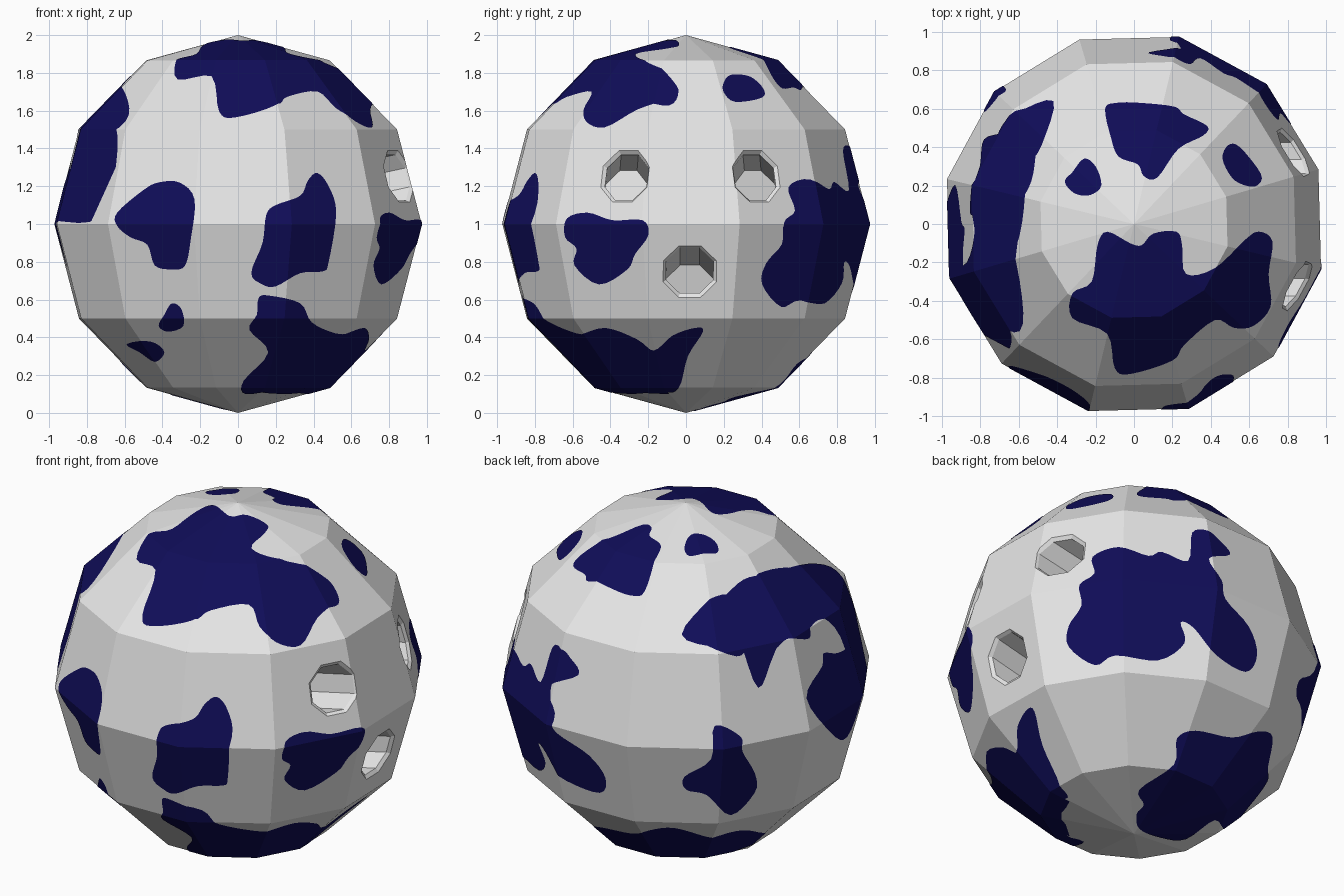
import bpy
import bmesh
from math import radians, cos, sin, pi
from mathutils import Vector, Matrix

default_cube = bpy.data.objects.get("Cube")
if default_cube:
    bpy.data.objects.remove(default_cube, do_unlink=True)

CENTRE = Vector((0, 0, 1))
TURN = 16.5          # rotation of the twelve-sided ball about z
SKIN = 1.003         # painted skins sit just above the ball


def make_material(name, colour):
    material = bpy.data.materials.new(name)
    material.use_nodes = True
    material.diffuse_color = (*colour, 1)
    shader = material.node_tree.nodes["Principled BSDF"]
    shader.inputs["Base Color"].default_value = (*colour, 1)
    shader.inputs["Roughness"].default_value = .6
    return material


pale_grey = make_material("pale_grey", (.8, .8, .8))
navy_blue = make_material("navy_blue", (.005, .004, .1))


def add_object(name, bm):
    mesh = bpy.data.meshes.new(name)
    bm.to_mesh(mesh)
    bm.free()
    obj = bpy.data.objects.new(name, mesh)
    bpy.context.collection.objects.link(obj)
    return obj


def faceted_ball(name, radius):
    bm = bmesh.new()
    bmesh.ops.create_uvsphere(bm, u_segments=12, v_segments=6, radius=radius)
    bmesh.ops.rotate(bm, verts=bm.verts, matrix=Matrix.Rotation(radians(TURN), 3, "Z"))
    bmesh.ops.translate(bm, verts=bm.verts, vec=CENTRE)
    return add_object(name, bm)


def loft(name, rings):
    """Closed solid through a series of matching point rings."""
    bm = bmesh.new()
    loops = [[bm.verts.new(p) for p in ring] for ring in rings]
    for low, high in zip(loops, loops[1:]):
        for i in range(len(low)):
            bm.faces.new((low[i - 1], low[i], high[i], high[i - 1]))
    bm.faces.new(loops[0])
    bm.faces.new(loops[-1])
    bmesh.ops.recalc_face_normals(bm, faces=bm.faces)
    obj = add_object(name, bm)
    obj.hide_render = True
    return obj


def apply_boolean(obj, cutter, operation):
    modifier = obj.modifiers.new("cut", "BOOLEAN")
    modifier.operation = operation
    modifier.solver = "EXACT"
    modifier.object = cutter
    bpy.context.view_layer.update()
    graph = bpy.context.evaluated_depsgraph_get()
    mesh = bpy.data.meshes.new_from_object(obj.evaluated_get(graph))
    obj.modifiers.clear()
    obj.data = mesh
    bpy.data.objects.remove(cutter, do_unlink=True)


def frame(azimuth, elevation):
    """Right, up and outward directions of a tangent plane."""
    a, e = radians(azimuth), radians(elevation)
    right = Vector((-sin(a), cos(a), 0))
    out = Vector((cos(e) * cos(a), cos(e) * sin(a), sin(e)))
    return right, out.cross(right), out


def smooth_outline(points, steps=4):
    """Closed Catmull-Rom curve through the points."""
    pts = [Vector(p) for p in points]
    count = len(pts)
    curve = []
    for i in range(count):
        a, b, c, d = (pts[(i + k) % count] for k in (-1, 0, 1, 2))
        for s in range(steps):
            t = s / steps
            curve.append(b + t / 2 * (c - a + t * (2 * a - 5 * b + 4 * c - d
                                                   + t * (3 * b - a - 3 * c + d))))
    return curve


def painted_patch(name, plane, outline):
    """Project an outline on the ball and keep only the outer skin inside it."""
    right, up, out = frame(*plane)
    flat = [CENTRE + p.x * right + p.y * up for p in smooth_outline(outline)]
    prism = loft("patch_cutter", [[p + out * depth for p in flat] for depth in (.01, 1.4)])
    patch = faceted_ball(name, SKIN)
    apply_boolean(patch, prism, "INTERSECT")
    bm = bmesh.new()
    bm.from_mesh(patch.data)
    bm.normal_update()
    inner = [f for f in bm.faces if f.normal.dot(out) < .01]
    bmesh.ops.delete(bm, geom=inner, context="FACES")
    bm.to_mesh(patch.data)
    bm.free()
    patch.data.materials.clear()
    patch.data.materials.append(navy_blue)


# Ball with three chamfered octagonal finger holes
ball = faceted_ball("ball", 1)
FACE_DISTANCE = cos(radians(15)) ** 2
INWARD = Vector((-1, 0, -.22)) * .4


def finger_hole(azimuth, elevation, y, z):
    right, up, out = frame(azimuth, elevation)
    x = (FACE_DISTANCE - out.y * y - out.z * z) / out.x
    middle = CENTRE + Vector((x, y, z))

    def octagon(radius, offset):
        angles = [(k + .5) * pi / 4 for k in range(8)]
        return [middle + offset + radius * (cos(a) * right + sin(a) * up) for a in angles]

    rings = [octagon(.19, out * .04), octagon(.15, out * 0),
             octagon(.135, out * -.015), octagon(.135, INWARD)]
    apply_boolean(ball, loft("hole_cutter", rings), "DIFFERENCE")


finger_hole(-28.5, 15, -.32, .25)
finger_hole(31.5, 15, .37, .25)
finger_hole(1.5, -15, .02, -.25)
ball.data.materials.clear()
ball.data.materials.append(pale_grey)

# Projection planes for the painted patches: azimuth and elevation
FRONT = (-90, 0)
SIDE = (0, 0)
TOP = (-90, 90)
BACK_HIGH = (127, 25)
BACK_LOW = (48, -30)

# Front patches
painted_patch("front_round_patch", FRONT, [
    (-.64, .06), (-.5, .18), (-.42, .22), (-.31, .22), (-.23, .13), (-.25, -.08),
    (-.28, -.22), (-.35, -.24), (-.44, -.22), (-.48, -.11), (-.57, -.07), (-.64, -.01)])
painted_patch("front_tall_patch", FRONT, [
    (.42, .27), (.48, .2), (.52, .06), (.48, -.2), (.45, -.25), (.33, -.26), (.2, -.33),
    (.13, -.32), (.07, -.26), (.13, -.1), (.15, .05), (.2, .1), (.33, .15), (.37, .23)])
painted_patch("front_upper_dot", FRONT, [
    (-.35, -.42), (-.3, -.45), (-.29, -.54), (-.37, -.57), (-.42, -.54), (-.39, -.48)])
painted_patch("front_lower_dot", FRONT, [
    (-.59, -.64), (-.52, -.62), (-.44, -.63), (-.39, -.68), (-.44, -.73), (-.52, -.68)])
painted_patch("front_low_patch", FRONT, [
    (.11, -.39), (.17, -.38), (.33, -.42), (.39, -.52), (.52, -.58), (.66, -.59),
    (.67, -.67), (.5, -.86), (.38, -.9), (.22, -.88), (.04, -.9), (.03, -.83),
    (.16, -.68), (.06, -.56), (.1, -.48)])

# Side patches
painted_patch("side_low_patch", SIDE, [
    (-.82, -.47), (-.72, -.54), (-.59, -.59), (-.43, -.55), (-.26, -.61), (-.17, -.67),
    (-.07, -.59), (.05, -.55), (.09, -.57), (.01, -.7), (-.04, -.87), (-.14, -.89),
    (-.47, -.86)])
painted_patch("side_middle_patch", SIDE, [
    (-.63, .03), (-.52, .06), (-.39, .02), (-.23, .02), (-.2, -.06), (-.27, -.16),
    (-.31, -.24), (-.46, -.32), (-.59, -.22), (-.58, -.13), (-.64, -.07)])

# Top patches
painted_patch("top_large_patch", TOP, [
    (-.14, -.04), (-.02, -.1), (.04, -.11), (.1, -.05), (.22, -.04), (.25, -.11),
    (.27, -.26), (.42, -.23), (.58, -.08), (.65, -.04), (.72, -.09), (.7, -.26),
    (.71, -.43), (.62, -.53), (.52, -.54), (.42, -.5), (.26, -.63), (.2, -.71),
    (-.02, -.78), (-.1, -.75), (-.14, -.57), (-.32, -.49), (-.32, -.36), (-.22, -.3),
    (-.19, -.11)])
painted_patch("top_heart_patch", TOP, [
    (-.15, .6), (-.09, .63), (.03, .63), (.21, .61), (.26, .57), (.38, .51), (.36, .46),
    (.23, .39), (.12, .24), (.05, .25), (.02, .31), (-.08, .35), (-.12, .45)])
painted_patch("top_dot", TOP, [
    (-.26, .34), (-.2, .3), (-.17, .2), (-.23, .15), (-.31, .16), (-.36, .22), (-.32, .27)])
painted_patch("top_small_patch", TOP, [
    (.49, .41), (.55, .4), (.66, .26), (.64, .2), (.58, .2), (.51, .24), (.46, .34)])
painted_patch("top_long_patch", TOP, [
    (-.42, .64), (-.48, .41), (-.55, .28), (-.58, .02), (-.62, -.13), (-.7, -.2),
    (-.64, -.32), (-.67, -.45), (-.75, -.46), (-.91, -.33), (-.97, -.26), (-.87, -.2),
    (-.83, -.05), (-.84, .08), (-.8, .31), (-.78, .44), (-.68, .48), (-.62, .57)])

# Back and underside patches
painted_patch("left_hooked_patch", BACK_HIGH, [
    (-.01, .25), (.03, .17), (.24, .08), (.32, .13), (.45, .12), (.52, .17), (.64, .17),
    (.65, .25), (.74, .3), (.81, .31), (.87, .15), (.8, .09), (.72, .09), (.71, .02),
    (.62, -.15), (.76, -.34), (.85, -.36), (.93, -.15), (.97, .06), (.9, .35), (.81, .53),
    (.65, .57), (.43, .52), (.29, .49), (.16, .38)])
painted_patch("back_low_patch", BACK_HIGH, [
    (.12, -.29), (.26, -.35), (.27, -.43), (.34, -.55), (.34, -.65), (.21, -.77),
    (.08, -.66), (-.03, -.63), (-.04, -.56), (.1, -.47)])
painted_patch("back_large_patch", BACK_LOW, [
    (-.05, .67), (-.19, .62), (-.18, .53), (-.26, .47), (-.25, .36), (-.32, .25),
    (-.32, .14), (-.18, .04), (-.07, .09), (.16, .06), (.3, .15), (.28, .26), (.35, .23),
    (.47, .08), (.62, -.01), (.68, .08), (.64, .23), (.52, .38), (.5, .48), (.43, .6),
    (.54, .62), (.48, .7), (.42, .75), (.34, .74), (.32, .59), (.18, .64), (.11, .62)])
painted_patch("underside_patch", BACK_LOW, [
    (.35, -.32), (.25, -.36), (.23, -.5), (.04, -.63), (.06, -.71), (.02, -.76),
    (.03, -.84), (.14, -.89), (.27, -.9), (.43, -.8), (.49, -.86), (.6, -.74), (.71, -.6),
    (.72, -.52), (.75, -.36), (.68, -.33), (.54, -.36)])
